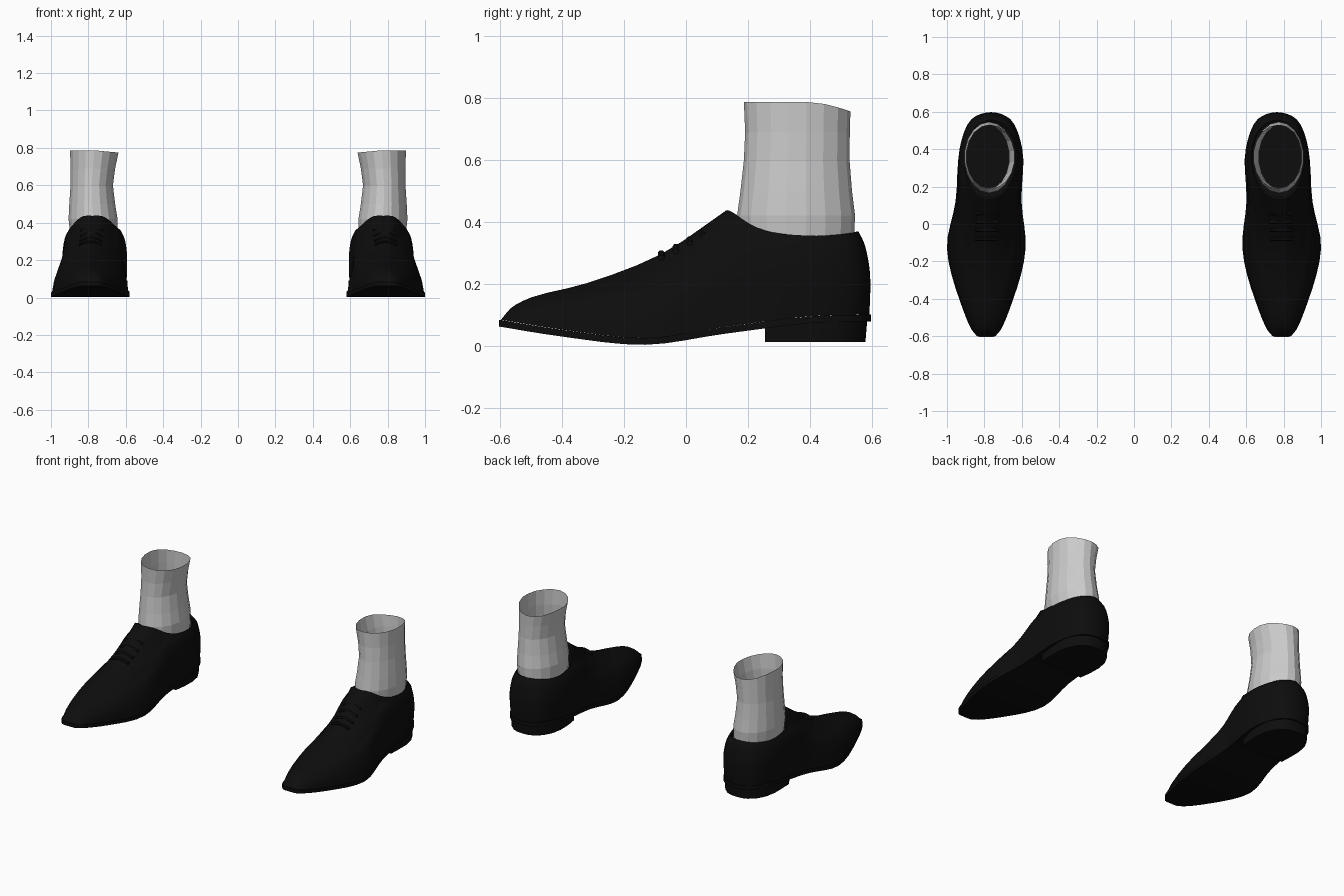
import bpy, bmesh, math
from mathutils import Vector

if "Cube" in bpy.data.objects:
    bpy.data.objects.remove(bpy.data.objects["Cube"])


def material(name, v):
    m = bpy.data.materials.new(name)
    m.diffuse_color = (v, v, v, 1)
    m.use_nodes = True
    m.node_tree.nodes["Principled BSDF"].inputs["Base Color"].default_value = m.diffuse_color
    return m


BLACK = material("black leather", 0.004)
GREY = material("light grey cloth", 0.6)


def spline(pts, n, closed):
    """Smooth centripetal curve through the points, n steps per span."""
    pts = [Vector(p) for p in pts]
    if not closed:
        pts = [2 * pts[0] - pts[1]] + pts + [2 * pts[-1] - pts[-2]]
    k = len(pts)
    spans = [(i - 1, i, i + 1, i + 2) for i in (range(k) if closed else range(1, k - 2))]
    out = []
    for s in spans:
        p = [pts[i % k] for i in s]
        t = [0.0]
        for a, b in zip(p, p[1:]):
            t.append(t[-1] + max((b - a).length, 1e-4) ** 0.5)
        for j in range(n):
            u = t[1] + (t[2] - t[1]) * j / n
            q = list(p)
            for lev, wide in ((1, 1), (2, 2)):
                q = [q[i].lerp(q[i + 1], (u - t[i]) / (t[i + lev] - t[i])) for i in range(len(q) - 1)]
            out.append(q[0].lerp(q[1], (u - t[1]) / (t[2] - t[1])))
    if not closed:
        out.append(pts[-2])
    return out


def centre(y):
    """Slightly bent centre line of the shoe on the +x side."""
    return 0.79 - 0.025 * min(max((y + 0.1) / 0.45, 0), 1)


def place(ring):
    return [Vector((p[0] + centre(p[1]), p[1], p[2])) for p in ring]


def loft(bm, rings, cap_first=False, cap_last=False):
    """Skin closed rings; caps run as strips between mirrored points."""
    vs = [[bm.verts.new(p) for p in r] for r in rings]
    n = len(vs[0])
    for a, b in zip(vs, vs[1:]):
        for i in range(n):
            bm.faces.new((a[i], a[(i + 1) % n], b[(i + 1) % n], b[i]))
    for use, r in ((cap_first, vs[0]), (cap_last, vs[-1])):
        if use:
            for i in range(n // 2):
                quad = dict.fromkeys((r[i], r[i + 1], r[n - i - 1], r[(n - i) % n]))
                if len(quad) > 2:
                    bm.faces.new(list(quad))


def finish(bm, name, mat, smooth=None):
    bmesh.ops.recalc_face_normals(bm, faces=bm.faces)
    me = bpy.data.meshes.new(name)
    bm.to_mesh(me)
    bm.free()
    me.materials.append(mat)
    ob = bpy.data.objects.new(name, me)
    bpy.context.collection.objects.link(ob)
    if smooth:
        bpy.ops.object.select_all(action='DESELECT')
        ob.select_set(True)
        bpy.context.view_layer.objects.active = ob
        bpy.ops.object.shade_smooth_by_angle(angle=math.radians(smooth))
    ob.modifiers.new("other_foot", 'MIRROR').use_mirror_merge = False
    return ob


def outline(half):
    """Half outline (y, half width, z), toe to heel -> smooth closed ring."""
    right = [(w, y, z) for y, w, z in half]
    left = [(-w, y, z) for y, w, z in half[-2:0:-1]]
    return spline(right + left, 4, True)


# Shoe contours from the welt up to the collar
WELT = [(-.595, 0, .083), (-.592, .05, .083), (-.4, .14, .052), (-.13, .205, .025),
        (.12, .172, .06), (.4, .163, .095), (.555, .1, .1), (.592, 0, .1)]
LOW = [[(-.567, 0, .12), (-.555, .048, .118), (-.39, .135, .1), (-.12, .19, .1),
        (.13, .166, .14), (.4, .167, .17), (.56, .103, .17), (.595, 0, .17)],
       [(-.5, 0, .156), (-.475, .045, .152), (-.36, .115, .145), (-.1, .162, .17),
        (.14, .162, .21), (.4, .167, .23), (.56, .103, .235), (.594, 0, .235)]]
HIGH = [[(-.32, 0, .202), (-.29, .045, .2), (-.2, .098, .2), (0, .138, .225),
         (.16, .155, .27), (.4, .161, .285), (.55, .1, .29), (.586, 0, .29)],
        [(-.08, 0, .296), (-.06, .045, .29), (0, .085, .29), (.09, .122, .3),
         (.19, .145, .325), (.4, .15, .325), (.54, .092, .335), (.574, 0, .335)],
        [(.13, 0, .437), (.143, .05, .435), (.18, .09, .41), (.22, .113, .386),
         (.28, .133, .366), (.42, .133, .355), (.52, .082, .362), (.556, 0, .37)]]

# Upper with turned-in collar and insole
welt = outline(WELT)
rings = [welt] + [outline(r) for r in LOW + HIGH]
columns = [spline(c, 3, False) for c in zip(*rings)]
skin = [list(r) for r in zip(*columns)]
collar = skin[-1]
lip = [Vector((p.x * .95, .345 + (p.y - .345) * .95, p.z - .006)) for p in collar]
insole = [Vector((p.x, p.y, .13)) for p in lip]
bm = bmesh.new()
loft(bm, [place(r) for r in skin + [lip, insole]], cap_last=True)
finish(bm, "shoe_upper", BLACK, 50)

# Sole: a thin slab following the welt, slightly wider than the upper
edge = [Vector((p.x * 1.025, p.y * 1.01, p.z)) for p in welt]
under = [Vector((p.x, p.y, max(p.z - .022, 0))) for p in edge]
bm = bmesh.new()
loft(bm, [place(r) for r in (under, edge)], True, True)
finish(bm, "sole", BLACK, 40)

# Heel block: straight front, rounded back
bm = bmesh.new()
heel = []
for z, k in ((.012, .98), (.09, 1.0)):
    half = [(0, .255), (.075, .255), (.15, .255), (.157, .33), (.158, .41), (.145, .48),
            (.115, .535), (.075, .57), (.04, .583), (0, .586)]
    pts = half + [(-x, y) for x, y in half[-2:0:-1]]
    heel.append([(x * k, .255 + (y - .255) * k, z) for x, y in pts])
loft(bm, [place(r) for r in heel], True, True)
finish(bm, "heel_block", BLACK, 40)

# Laces: short bars bent over the instep
bm = bmesh.new()
for y, z in ((-.08, .3), (-.033, .32), (.012, .345), (.055, .373)):
    tube = []
    for i in range(-3, 4):
        x = i * .02
        tube.append([(centre(y) + x, y + .011 * math.cos(a), z - 4.5 * x * x + .009 * math.sin(a))
                     for a in (k * math.pi / 3 for k in range(6))])
    loft(bm, tube, True, True)
finish(bm, "laces", BLACK, 50)

# Sock: faceted tube (z, front y, back y, inner x, outer x), top dips at the back
SOCK = [(.3, .17, .54, .645, .895), (.42, .165, .546, .642, .908), (.5, .176, .536, .655, .904),
        (.6, .187, .528, .667, .897), (.69, .191, .529, .655, .897), (.787, .187, .531, .637, .9)]
bm = bmesh.new()
rings = []
for z, y0, y1, x0, x1 in SOCK:
    ring = []
    for i in range(18):
        a = math.tau * i / 18
        y = (y0 + y1) / 2 - (y1 - y0) / 2 * math.cos(a)
        x = (x0 + x1) / 2 + (x1 - x0) / 2 * math.sin(a)
        dip = 0
        if z > .75:
            dip = .03 * max(0, (y - .4) / .13) ** 1.5 + .012 * max(0, (.77 - x) / .13)
        ring.append((x, y, z - dip))
    rings.append(ring)
loft(bm, rings)
finish(bm, "sock", GREY)
